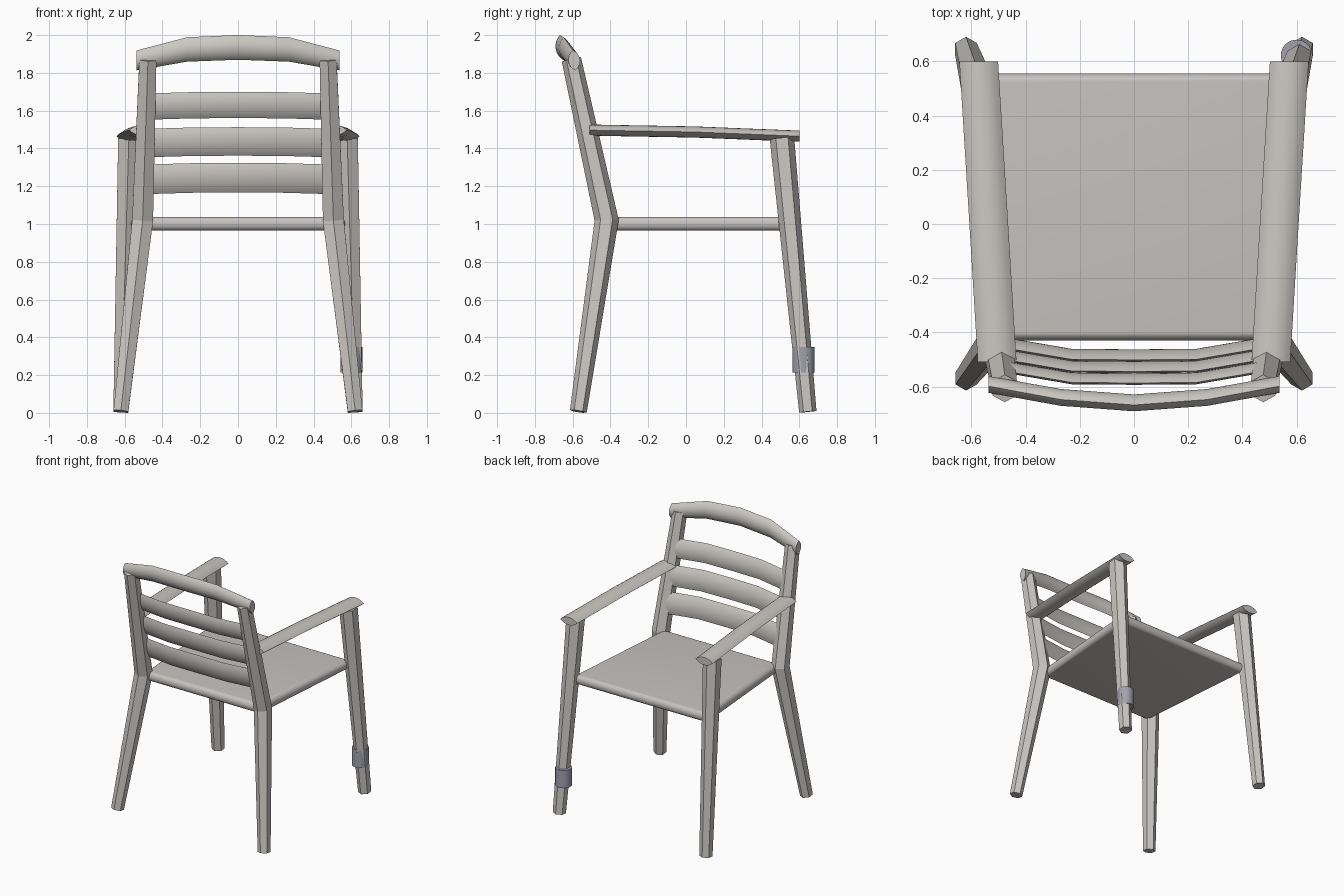
import bpy, bmesh, math
from mathutils import Vector

if "Cube" in bpy.data.objects:
    bpy.data.objects.remove(bpy.data.objects["Cube"])


def material(name, rgb):
    m = bpy.data.materials.new(name)
    m.diffuse_color = (*rgb, 1)
    m.use_nodes = True
    m.node_tree.nodes["Principled BSDF"].inputs["Base Color"].default_value = m.diffuse_color
    return m


FRAME = material("warm grey frame", (0.60, 0.575, 0.54))
SEAT = material("grey seat", (0.57, 0.54, 0.525))
RING = material("blue grey metal", (0.36, 0.36, 0.43))


def finish(bm, name, mat, smooth=None):
    bmesh.ops.recalc_face_normals(bm, faces=bm.faces)
    me = bpy.data.meshes.new(name)
    bm.to_mesh(me)
    bm.free()
    me.materials.append(mat)
    ob = bpy.data.objects.new(name, me)
    bpy.context.collection.objects.link(ob)
    if smooth:
        bpy.ops.object.select_all(action='DESELECT')
        ob.select_set(True)
        bpy.context.view_layer.objects.active = ob
        bpy.ops.object.shade_smooth_by_angle(angle=math.radians(smooth))
    return ob


def loft(name, rings, mat, smooth=None):
    """Skin a list of equal point rings and cap the ends."""
    bm = bmesh.new()
    vs = [[bm.verts.new(p) for p in r] for r in rings]
    n = len(vs[0])
    for a, b in zip(vs, vs[1:]):
        for i in range(n):
            j = (i + 1) % n
            bm.faces.new((a[i], a[j], b[j], b[i]))
    bm.faces.new(vs[0])
    bm.faces.new(vs[-1])
    return finish(bm, name, mat, smooth)


def lens(center, long_axis, thin_axis, half_len, half_thick, n=8):
    """Pointed lens cross-section made of two shallow arcs."""
    c, u, v = Vector(center), Vector(long_axis).normalized(), Vector(thin_axis).normalized()
    a = 2 * math.atan(half_thick / half_len)
    r = half_len / math.sin(a)
    pts = []
    for side in (1, -1):
        for i in range(n):
            t = side * (a - 2 * a * i / n)
            pts.append(c + u * r * math.sin(t) + v * side * r * (math.cos(t) - math.cos(a)))
    return pts


def leg(name, path):
    """Tapered hexagonal leg along (point, radius) stations."""
    pts = [Vector(p) for p, _ in path]
    rings = []
    for i, (_, r) in enumerate(path):
        d = Vector()
        if i > 0:
            d += (pts[i] - pts[i - 1]).normalized()
        if i < len(pts) - 1:
            d += (pts[i + 1] - pts[i]).normalized()
        d.normalize()
        v = d.cross(Vector((1, 0, 0))).normalized()
        u = v.cross(d)
        rings.append([pts[i] + u * r * math.sin(k * math.pi / 3) + v * r * math.cos(k * math.pi / 3)
                      for k in range(6)])
    return loft(name, rings, FRAME)


# Legs and armrests, both sides
for s, side in ((-1, "left"), (1, "right")):
    leg(f"back_leg_{side}", [((s * .62, -.57, .008), .045),
                             ((s * .505, -.42, 1.02), .064),
                             ((s * .477, -.607, 1.872), .052)])
    leg(f"front_leg_{side}", [((s * .62, .645, .006), .046),
                              ((s * .578, .508, 1.455), .065)])
    loft(f"armrest_{side}",
         [lens((s * x, y, z), (1, 0, 0), (0, 0, 1), .0715, .0295)
          for x, y, z in ((.505, -.51, 1.497), (.539, .05, 1.487), (.573, .6, 1.465))],
         FRAME, 30)

# Seat: tapered slab with rounded rim
bm = bmesh.new()
corners = [(-.49, -.43), (.49, -.43), (.57, .555), (-.57, .555)]
lo = [bm.verts.new((x, y, .965)) for x, y in corners]
hi = [bm.verts.new((x, y, 1.038)) for x, y in corners]
bm.faces.new(lo)
bm.faces.new(hi)
for i in range(4):
    j = (i + 1) % 4
    bm.faces.new((lo[i], lo[j], hi[j], hi[i]))
rim = [e for e in bm.edges if abs(e.verts[0].co.z - e.verts[1].co.z) < .01]
bmesh.ops.bevel(bm, geom=rim, offset=.034, segments=6, profile=.5, affect='EDGES')
finish(bm, "seat", SEAT, 30)

# Three curved back slats
for k, z in enumerate((1.245, 1.437, 1.63)):
    y = -.485 - .226 * (z - 1.245)
    hh = (.08, .077, .071)[k]
    loft(f"back_slat_{k + 1}",
         [lens((x, y + dy, z + dz), (0, -.21, 1), (0, 1, .21), hh, .019)
          for x, dy, dz in ((-.47, .043, -.008), (-.23, .002, -.001), (0, 0, 0),
                            (.23, .002, -.001), (.47, .043, -.008))],
         FRAME, 30)

# Arched top rail
loft("top_rail",
     [lens((x, y, z), (0, -.12, 1), (0, 1, .12), h, .031)
      for x, y, z, h in ((-.537, -.592, 1.866, .053), (-.27, -.64, 1.924, .065), (0, -.66, 1.935, .066),
                         (.27, -.64, 1.924, .065), (.537, -.592, 1.866, .053))],
     FRAME, 30)

# Metal sleeve around one front leg
loft("leg_sleeve",
     [[(.6 + .058 * math.cos(t * math.pi / 16), .622 + .058 * math.sin(t * math.pi / 16), z)
       for t in range(32)] for z in (.215, .35)], RING, 30)
